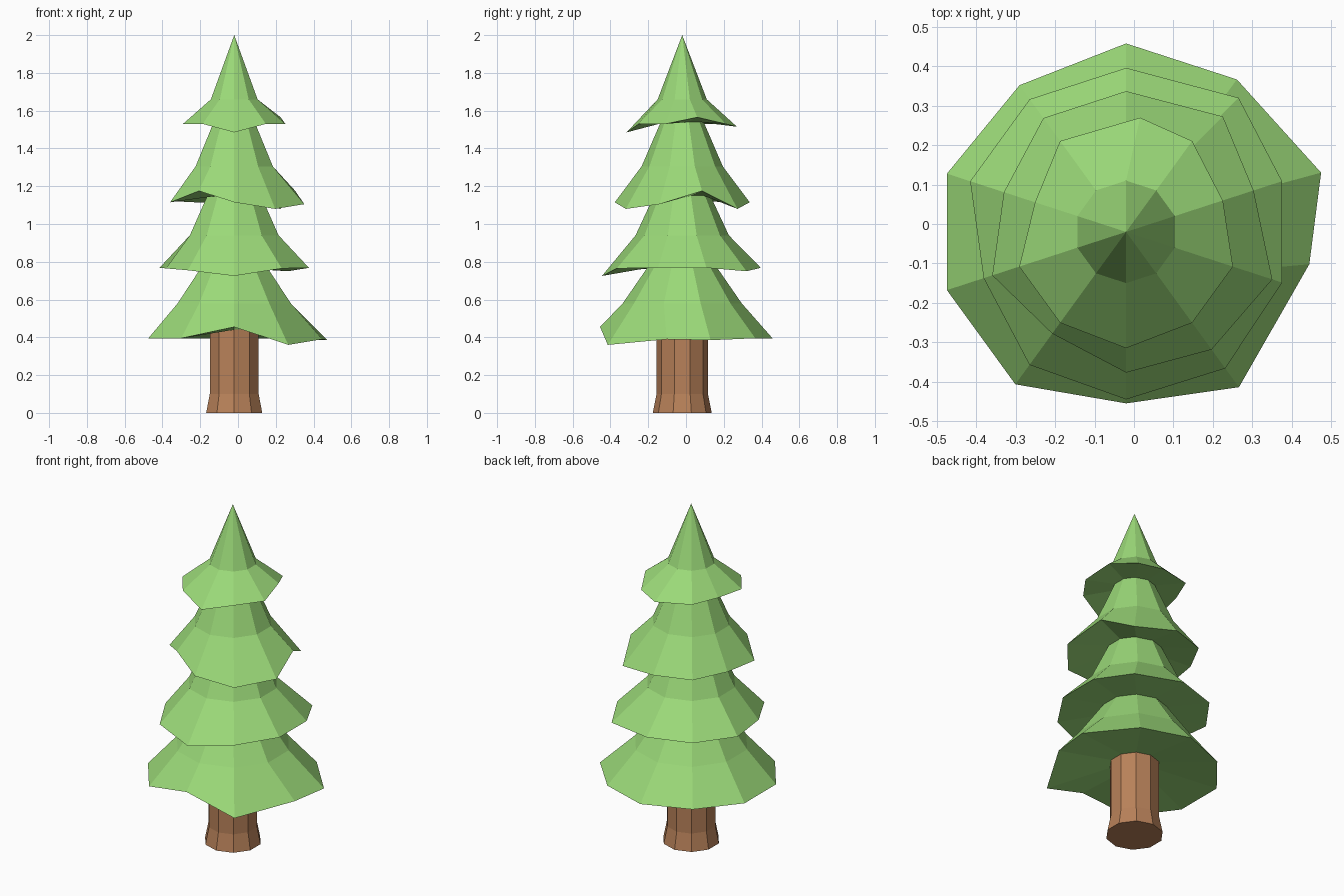
import bpy, bmesh, math

if "Cube" in bpy.data.objects:
    bpy.data.objects.remove(bpy.data.objects["Cube"])

SIDES = 10
CX, CY = -0.02, -0.02   # trunk axis


def material(name, rgb):
    m = bpy.data.materials.new(name)
    m.diffuse_color = (*rgb, 1)
    m.use_nodes = True
    m.node_tree.nodes["Principled BSDF"].inputs["Base Color"].default_value = m.diffuse_color
    return m


def ring(r, z, tweaks=None):
    """Ten points clockwise from the back; tweaks = {index: (radius, z[, angle])}."""
    pts = []
    for i in range(SIDES):
        t = (tweaks or {}).get(i, (r, z))
        a = math.radians(t[2] if len(t) > 2 else 90 - 36 * i)
        pts.append((CX + t[0] * math.cos(a), CY + t[0] * math.sin(a), t[1]))
    return pts


def loft(name, rings, mat, apex=None):
    """Skin the rings from bottom to top, capped below and closed above."""
    bm = bmesh.new()
    loops = [[bm.verts.new(p) for p in pts] for pts in rings]
    bm.faces.new(loops[0])
    for a, b in zip(loops, loops[1:]):
        for i in range(SIDES):
            j = (i + 1) % SIDES
            bm.faces.new((a[i], a[j], b[j], b[i]))
    if apex:
        tip = bm.verts.new((CX, CY, apex))
        for i in range(SIDES):
            bm.faces.new((loops[-1][i], loops[-1][(i + 1) % SIDES], tip))
    else:
        bm.faces.new(loops[-1])
    bmesh.ops.recalc_face_normals(bm, faces=bm.faces[:])
    me = bpy.data.meshes.new(name)
    bm.to_mesh(me)
    bm.free()
    me.materials.append(mat)
    ob = bpy.data.objects.new(name, me)
    bpy.context.collection.objects.link(ob)
    return ob


green = material("needles", (0.33, 0.70, 0.19))
brown = material("bark", (0.48, 0.22, 0.10))

# Trunk with flared foot
loft("trunk", [ring(0.156, 0), ring(0.136, 0.1), ring(0.136, 0.45)], brown)

# Branch tiers: underside (r, z), rim (r, z), uneven rim points, shoulder, top, apex
tiers = [
    ("bottom_tier", (0.13, 0.44), (0.478, 0.395),
     {2: (0.517, 0.385, 16.9), 3: (0.472, 0.39, -10), 4: (0.487, 0.36),
      5: (0.435, 0.455), 9: (0.46, 0.395)},
     (0.315, 0.58), (0.17, 0.79), None),
    ("lower_middle_tier", (0.17, 0.775), (0.416, 0.768),
     {1: (0.444, 0.75, 50), 4: (0.428, 0.765), 5: (0.425, 0.725),
      6: (0.417, 0.755), 7: (0.38, 0.765)},
     (0.247, 0.94), (0.14, 1.17), None),
    ("upper_middle_tier", (0.14, 1.15), (0.357, 1.115),
     {1: (0.382, 1.08, 50), 2: (0.34, 1.175), 3: (0.39, 1.105), 4: (0.369, 1.08),
      6: (0.319, 1.175), 8: (0.326, 1.12)},
     (0.215, 1.305), (0.105, 1.56), None),
    ("top_tier", (0.105, 1.54), (0.285, 1.53),
     {0: (0.292, 1.515, 83), 2: (0.258, 1.565), 5: (0.295, 1.485), 8: (0.243, 1.53)},
     (0.13, 1.66), None, 2.0),
]
for name, under, rim, tweaks, shoulder, top, apex in tiers:
    rings = [ring(*under), ring(*rim, tweaks), ring(*shoulder)]
    if top:
        rings.append(ring(*top))
    loft(name, rings, green, apex)
